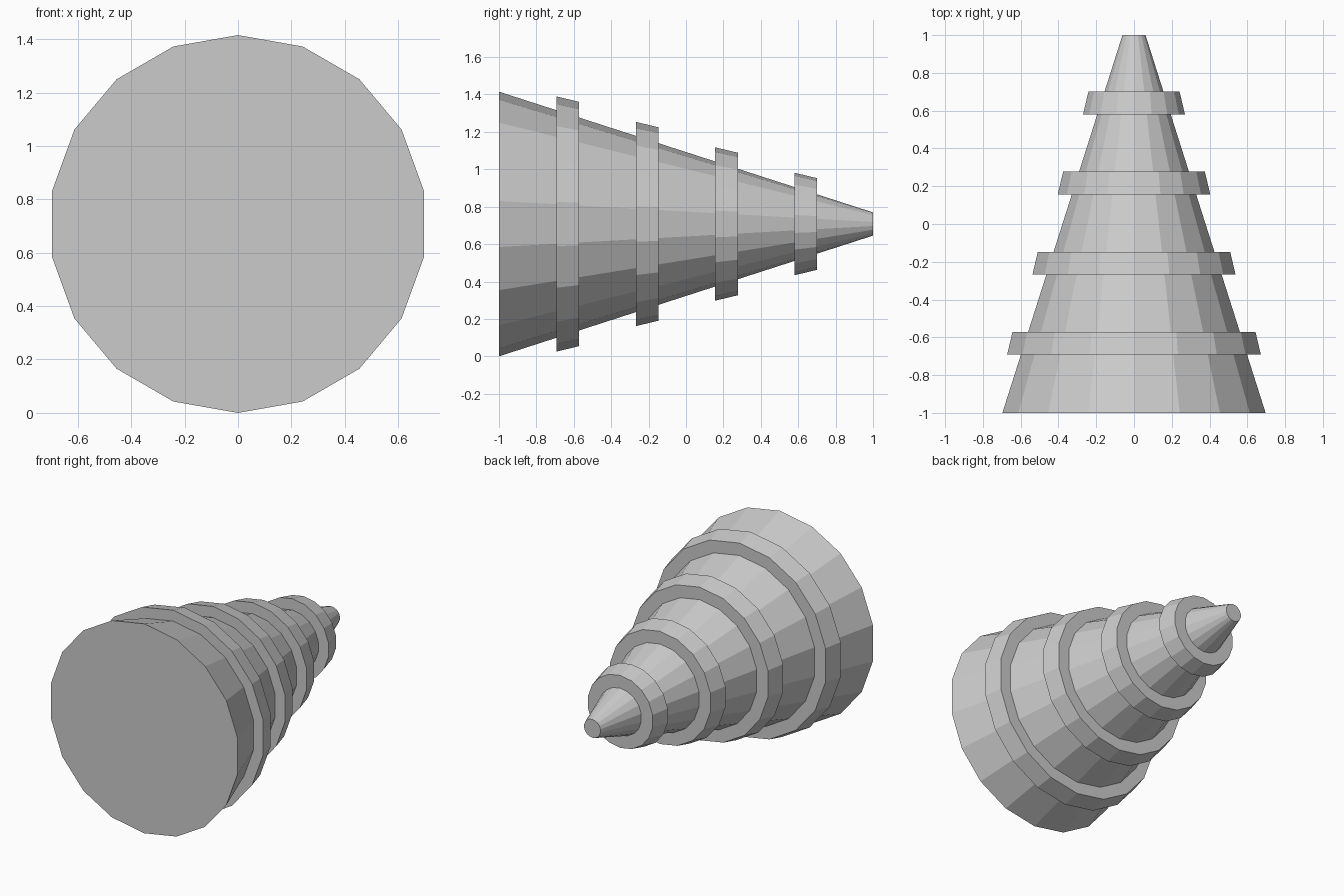
import bpy, bmesh, math

if "Cube" in bpy.data.objects:
    bpy.data.objects.remove(bpy.data.objects["Cube"])

SIDES = 18
R_BASE, R_TIP = 0.7075, 0.062
AXIS_Z = R_BASE


def cone_radius(y):
    return R_BASE + (R_TIP - R_BASE) * (y + 1) / 2


def lathe_y(name, profile):
    """Revolve (y, radius) points about the horizontal axis and cap both ends."""
    bm = bmesh.new()
    rings = []
    for y, r in profile:
        angles = [2 * math.pi * i / SIDES for i in range(SIDES)]
        rings.append([bm.verts.new((r * math.sin(a), y, AXIS_Z + r * math.cos(a)))
                      for a in angles])
    for a, b in zip(rings, rings[1:]):
        for i in range(SIDES):
            j = (i + 1) % SIDES
            bm.faces.new((a[i], a[j], b[j], b[i]))
    bm.faces.new(rings[0])
    bm.faces.new(rings[-1])
    bmesh.ops.recalc_face_normals(bm, faces=bm.faces)
    mesh = bpy.data.meshes.new(name)
    bm.to_mesh(mesh)
    bm.free()
    obj = bpy.data.objects.new(name, mesh)
    bpy.context.collection.objects.link(obj)
    return obj


# Tapered body with four raised bands, all in one continuous profile
profile = [(-1, R_BASE)]
for k in range(4):
    y0 = -0.692 + 0.424 * k
    y1 = y0 + 0.121
    outer = 0.682 - 0.136 * k
    profile += [(y0, cone_radius(y0)), (y0, outer),
                (y1, outer - 0.029), (y1, cone_radius(y1))]
profile.append((1, R_TIP))
lathe_y("banded_cone", profile)
